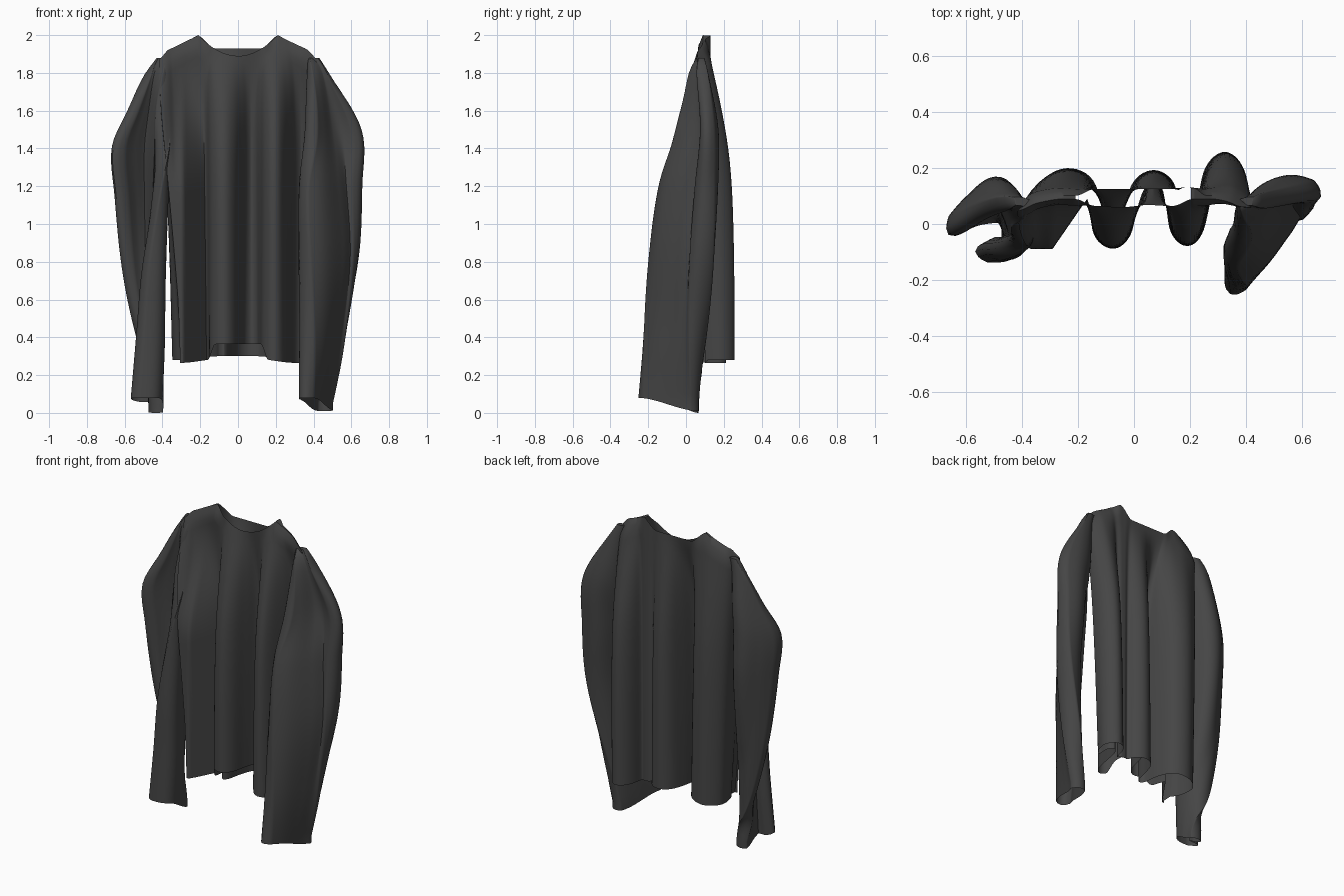
import bpy, bmesh, math
from mathutils import Vector

if "Cube" in bpy.data.objects:
    bpy.data.objects.remove(bpy.data.objects["Cube"])

cloth = bpy.data.materials.new("charcoal cloth")
cloth.diffuse_color = (0.06, 0.06, 0.06, 1)
cloth.use_nodes = True
cloth.node_tree.nodes["Principled BSDF"].inputs["Base Color"].default_value = cloth.diffuse_color


def hermite(keys, vals, x):
    """Smooth interpolation through vals at ascending keys, clamped at the ends."""
    if x <= keys[0]:
        return vals[0].copy()
    if x >= keys[-1]:
        return vals[-1].copy()
    i = max(k for k in range(len(keys) - 1) if keys[k] <= x)

    def slope(k):
        a, b = max(k - 1, 0), min(k + 1, len(keys) - 1)
        return (vals[b] - vals[a]) / (keys[b] - keys[a])
    h = keys[i + 1] - keys[i]
    s = (x - keys[i]) / h
    s2, s3 = s * s, s * s * s
    return (vals[i] * (2 * s3 - 3 * s2 + 1) + slope(i) * (h * (s3 - 2 * s2 + s))
            + vals[i + 1] * (3 * s2 - 2 * s3) + slope(i + 1) * (h * (s3 - s2)))


def smooth(a, b, x):
    s = min(1, max(0, (x - a) / (b - a)))
    return s * s * (3 - 2 * s)


def folded_tube(name, slices, top, hem, closed, pinch, adjust=None, n=44, rows=44):
    """Flattened cloth tube: each slice is (z, half thickness, folded centreline)."""
    slices = sorted(slices, key=lambda s: s[0])
    zs = [s[0] for s in slices]
    packed = [Vector([c for p in s[2] for c in p] + [s[1]]) for s in slices]
    count = len(slices[0][2])
    knots = [k / (count - 1) for k in range(count)]
    cache = {}

    def section(z):
        z = round(min(zs[-1], max(zs[0], z)), 3)
        if z not in cache:
            v = hermite(zs, packed, z)
            cache[z] = [Vector((v[2 * k], v[2 * k + 1])) for k in range(count)], v[2 * count]
        return cache[z]

    def point(u, side, z, thick=1.0):
        pts, half = section(z)
        c = hermite(knots, pts, u)
        t = hermite(knots, pts, min(1, u + .008)) - hermite(knots, pts, max(0, u - .008))
        d = Vector((t.y, -t.x)).normalized()
        w = math.sqrt(min(1, max(0, math.sin(math.pi * u)) * 3.5))
        p = c + d * (side * w * half * thick)
        return adjust(p, side, z) if adjust else p

    bm = bmesh.new()
    cols, tops = [], []
    for j in range(2 * n):
        u, side = (j / n, 1) if j <= n else ((2 * n - j) / n, -1)
        a, b = point(u, side, zs[-1]), point(u, side, zs[0])
        z1, z0 = top(a.x, side), hem(b.x, b.y, side)
        col = []
        for r in range(rows + 1):
            z = z1 + (z0 - z1) * r / rows
            thick = 1 - .8 * pinch(a.x) * max(0, 1 - (z1 - z) / .06)
            p = point(u, side, z, thick)
            col.append(bm.verts.new((p.x, p.y, z)))
        cols.append(col)
        tops.append(a.x)
    m = 2 * n
    for j in range(m):
        c, d = cols[j], cols[(j + 1) % m]
        for r in range(rows):
            bm.faces.new((c[r], c[r + 1], d[r + 1], d[r]))
    # close the top edge where front and back are sewn together
    for j in range(n):
        if closed(tops[j]) and closed(tops[j + 1]):
            q = [cols[j][0], cols[j + 1][0], cols[(m - j - 1) % m][0], cols[(m - j) % m][0]]
            bm.faces.new(list(dict.fromkeys(q)))
    bmesh.ops.recalc_face_normals(bm, faces=bm.faces)
    me = bpy.data.meshes.new(name)
    bm.to_mesh(me)
    bm.free()
    me.materials.append(cloth)
    ob = bpy.data.objects.new(name, me)
    bpy.context.collection.objects.link(ob)
    bpy.ops.object.select_all(action='DESELECT')
    ob.select_set(True)
    bpy.context.view_layer.objects.active = ob
    bpy.ops.object.shade_smooth_by_angle(angle=math.radians(60))


# shirt body: neckline, shoulders and deeply folded hem
def body_top(x, side):
    ax = abs(x)
    if ax > .21:
        return 2.0 - (ax - .21) * .52 - .35 * max(0, ax - .36)
    if side > 0:
        return 1.89 + .11 * (ax / .21) ** 2
    return 1.93 + .07 * smooth(.12, .22, ax)


def body_hem(x, y, side):
    lift = .08 * (1 - smooth(.12, .16, abs(x))) if side > 0 else .015
    return .285 - .02 * smooth(.1, .3, abs(x)) + lift


def spread_panels(p, side, z):
    """Back panel spans the narrow right fold; front panel leans forward at the left."""
    if side < 0 and p.y < .13:
        p.y += (.13 - p.y) * math.exp(-((p.x - .19) / .05) ** 4)
    if side > 0 and p.x < -.14:
        target = min(p.y, max(.13 + 1.45 * (p.x + .14), -.09))
        p.y += (target - p.y) * smooth(1.9, 1.15, z)
    return p


hem_line = [(-.29, -.04), (-.32, .03), (-.32, .12), (-.25, .175), (-.175, .155), (-.137, .07),
            (-.122, -.03), (-.075, -.066), (-.033, -.03), (-.012, .06), (.018, .14), (.07, .17),
            (.12, .14), (.138, .06), (.152, -.02), (.19, -.056), (.225, -.02), (.25, .08),
            (.275, .19), (.325, .235), (.37, .19), (.36, .1)]
top_x = [-.42, -.39, -.35, -.27, -.2, -.15, -.12, -.08, -.04, .0, .035, .07,
         .11, .14, .163, .19, .215, .25, .29, .34, .39, .42]
body = []
for z, fx, fy in ((1.92, 0, 0), (1.6, .1, .52), (1.3, .32, .84), (.9, .6, .97), (.27, 1, 1)):
    line = []
    for (hx, hy), tx in zip(hem_line, top_x):
        ty = .095 - .04 * smooth(.3, .42, abs(tx))
        line.append((tx + (hx - tx) * fx, ty + (hy - ty) * fy))
    body.append((z, .03 - .007 * fy, line))
folded_tube("shirt_body", body, body_top, body_hem, lambda x: abs(x) > .2,
            lambda x: smooth(.14, .21, abs(x)), spread_panels, n=120, rows=46)

# sleeves: hang from the shoulders, each folded its own way
left = [
    (1.88, .015, [(-.37, .07), (-.385, .075), (-.40, .08), (-.415, .082), (-.43, .08)]),
    (1.81, .03, [(-.37, .045), (-.40, .06), (-.43, .08), (-.455, .08), (-.475, .07)]),
    (1.60, .038, [(-.395, -.015), (-.41, .03), (-.46, .11), (-.52, .08), (-.575, .02)]),
    (1.41, .042, [(-.405, -.06), (-.405, -.015), (-.48, .12), (-.57, .065), (-.66, -.035)]),
    (1.15, .042, [(-.445, -.08), (-.41, -.04), (-.475, .12), (-.56, .075), (-.645, -.03)]),
    (0.75, .042, [(-.51, -.09), (-.425, -.07), (-.46, .07), (-.53, .065), (-.605, .0)]),
    (0.40, .042, [(-.54, -.09), (-.44, -.08), (-.435, .0), (-.48, .05), (-.535, .03)]),
    (0.05, .038, [(-.57, -.1), (-.46, -.095), (-.435, -.04), (-.435, .02), (-.435, .065)]),
]
right = [
    (1.88, .015, [(.37, .07), (.385, .075), (.40, .08), (.415, .082), (.43, .08)]),
    (1.81, .03, [(.37, .04), (.40, .055), (.43, .08), (.455, .085), (.475, .085)]),
    (1.50, .042, [(.37, -.05), (.42, .02), (.475, .1), (.55, .13), (.654, .1)]),
    (1.20, .058, [(.325, -.1), (.41, -.065), (.49, .035), (.555, .11), (.658, .09)]),
    (0.83, .065, [(.325, -.15), (.42, -.105), (.505, .0), (.56, .075), (.64, .085)]),
    (0.40, .057, [(.34, -.21), (.41, -.135), (.465, -.035), (.505, .035), (.555, .075)]),
    (0.05, .043, [(.345, -.255), (.39, -.155), (.42, -.07), (.445, 0), (.475, .065)]),
]
for name, slices, hem in (
        ("left_sleeve", left, lambda x, y, s: .08 - .08 * smooth(-.13, .07, y)),
        ("right_sleeve", right, lambda x, y, s: .08 - .07 * smooth(-.26, .07, y))):
    folded_tube(name, slices, lambda x, s: 1.88, hem, lambda x: True, lambda x: 0)
